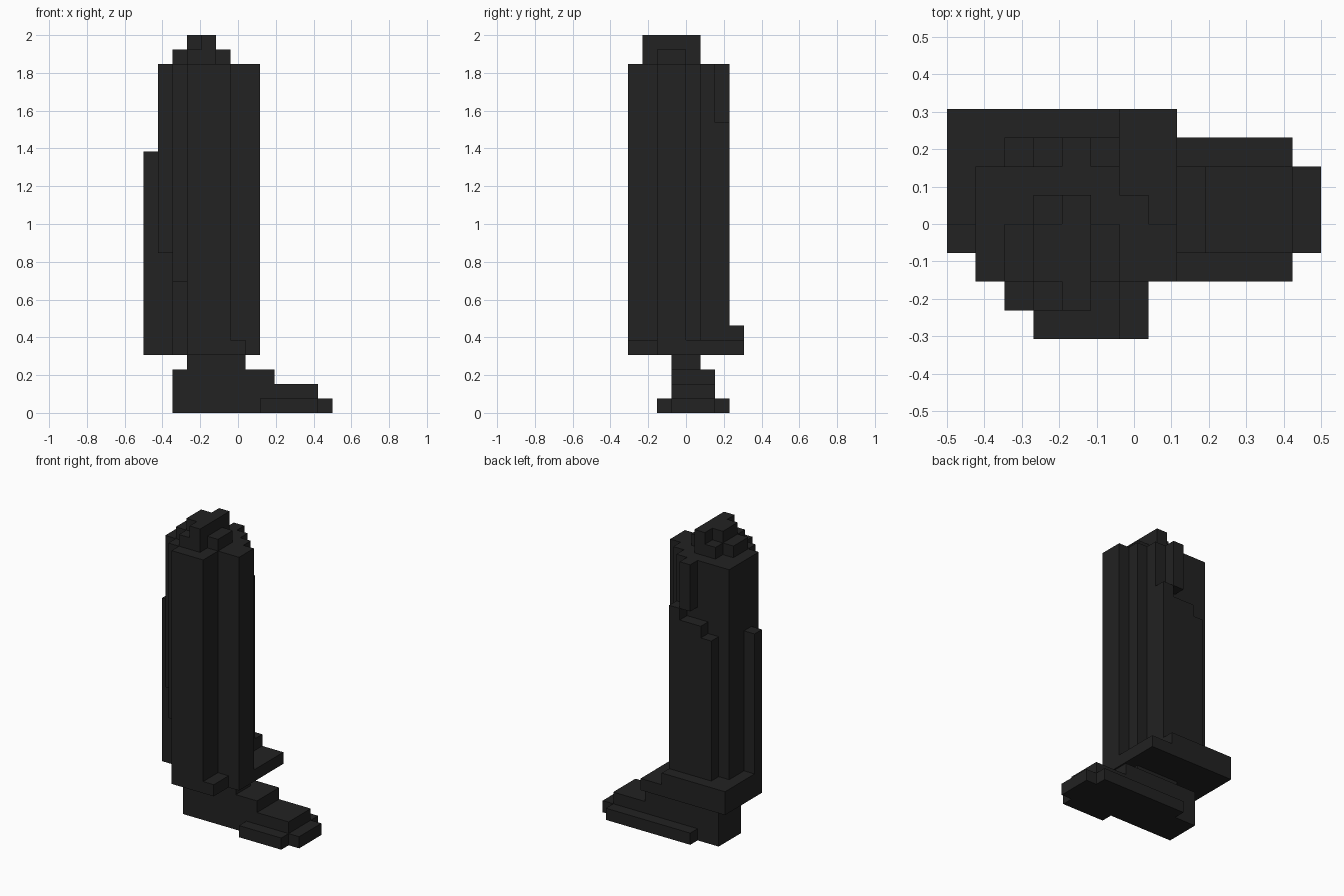
import bpy, bmesh
from mathutils import Vector

cube = bpy.data.objects.get("Cube")
if cube:
    bpy.data.objects.remove(cube, do_unlink=True)

U = 1 / 13                          # one block
ORIGIN = Vector((-6.5, -4, 0))      # block grid corner, in blocks

black = bpy.data.materials.new("matte black")
black.use_nodes = True
COLOUR = (0.016, 0.016, 0.016, 1)
black.diffuse_color = COLOUR
black.node_tree.nodes["Principled BSDF"].inputs["Base Color"].default_value = COLOUR


def extrude(name, outline, start, end, axis):
    """Extrude a block-grid outline along z (plan, x/y points) or y (profile, x/z points)."""
    if axis == "z":
        points = [(a, b, start) for a, b in outline]
        shift = Vector((0, 0, end - start))
    else:
        points = [(a, start, b) for a, b in outline]
        shift = Vector((0, end - start, 0))
    bm = bmesh.new()
    face = bm.faces.new([bm.verts.new((Vector(p) + ORIGIN) * U) for p in points])
    made = bmesh.ops.extrude_face_region(bm, geom=[face], use_keep_orig=True)["geom"]
    bmesh.ops.translate(bm, vec=shift * U,
                        verts=[v for v in made if isinstance(v, bmesh.types.BMVert)])
    bmesh.ops.recalc_face_normals(bm, faces=bm.faces)
    mesh = bpy.data.meshes.new(name)
    bm.to_mesh(mesh)
    bm.free()
    mesh.materials.append(black)
    obj = bpy.data.objects.new(name, mesh)
    bpy.context.collection.objects.link(obj)
    return obj


def box(name, x0, x1, y0, y1, z0, z1):
    return extrude(name, [(x0, y0), (x1, y0), (x1, y1), (x0, y1)], z0, z1, "z")


# Foot: stepped side profile with side flanges and an ankle
extrude("foot", [(2, 0), (13, 0), (13, 1), (12, 1), (12, 2), (9, 2), (9, 3), (2, 3)], 3, 6, "y")
box("front_flange", 8, 12, 2, 3, 0, 1)
box("back_flange", 4, 12, 6, 7, 0, 1)
box("ankle", 3, 7, 3, 5, 3, 4)

# Hem: stepped slab at the foot of the tower
extrude("hem", [(0, 4), (8, 4), (8, 5), (6, 5), (6, 6), (0, 6)], 3, 8, "y")
box("front_hem_block", 6, 7, 0, 2, 4, 5)

# Tower: stepped plan, full height
extrude("tower", [(3, 0), (6, 0), (6, 2), (8, 2), (8, 4), (7, 4), (7, 5),
                  (6, 5), (6, 6), (1, 6), (1, 3), (2, 3), (2, 2), (3, 2)], 4, 24, "z")

# Ribs and panels on the tower
box("outer_rib", 0, 1, 3, 4, 4, 18)
box("front_hanging_rib", 2, 3, 1, 2, 9, 24)
box("side_hanging_rib", 1, 2, 2, 3, 11, 24)
box("back_hanging_rib", 4, 5, 6, 7, 20, 24)
extrude("back_panel", [(2, 4), (6, 4), (6, 20), (5, 20), (5, 19),
                       (3, 19), (3, 18), (2, 18)], 6, 7, "y")

# Crown
box("crown_base", 3, 5, 1, 5, 24, 25)
box("crown_shoulders", 2, 6, 2, 4, 24, 25)
box("crown_ridge", 4, 5, 1, 5, 25, 26)
box("crown_side", 3, 4, 2, 4, 25, 26)
